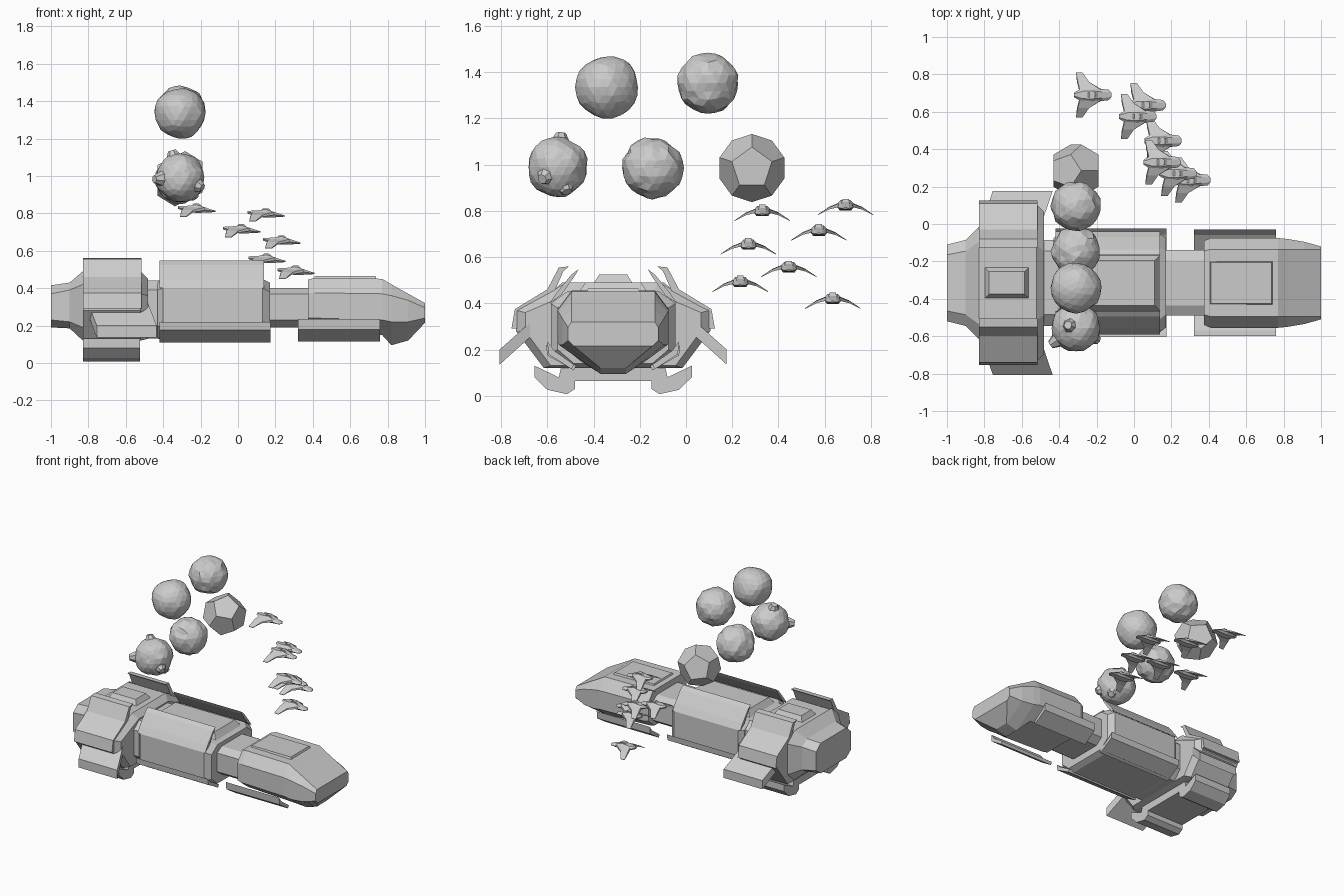
import bpy, bmesh, math
from mathutils import Vector, Matrix, noise

if "Cube" in bpy.data.objects:
    bpy.data.objects.remove(bpy.data.objects["Cube"])

CY = -0.315  # ship centre line


def finish(name, bm, loc=(0, 0, 0)):
    bmesh.ops.recalc_face_normals(bm, faces=bm.faces)
    me = bpy.data.meshes.new(name)
    bm.to_mesh(me)
    bm.free()
    ob = bpy.data.objects.new(name, me)
    ob.location = loc
    bpy.context.collection.objects.link(ob)
    return ob


def loft(name, rings, loc=(0, CY, 0), bm=None):
    """Skin equal-sized rings of 3D points and cap both ends."""
    own = bm is None
    bm = bm or bmesh.new()
    vs = [[bm.verts.new(p) for p in r] for r in rings]
    n = len(vs[0])
    for a, b in zip(vs, vs[1:]):
        for i in range(n):
            bm.faces.new((a[i], a[(i + 1) % n], b[(i + 1) % n], b[i]))
    bm.faces.new(vs[0])
    bm.faces.new(vs[-1])
    return finish(name, bm, loc) if own else bm


def octo(x, wt, wm, wb, z0, z1, z2, z3):
    """Octagonal hull section: top, middle, bottom half widths and four heights."""
    half = [(wb, z0), (wm, z1), (wm, z2), (wt, z3)]
    return [(x, y, z) for y, z in half] + [(x, -y, z) for y, z in reversed(half)]


def plates(name, prof, x0, x1, slant=0.0):
    """Extrude a (y, z) profile along x on both sides; slant sweeps the outer edge."""
    m = max(abs(y) for y, z in prof)
    lo = min(abs(y) for y, z in prof)
    for side, s in (("left", 1), ("right", -1)):
        sh = [slant * (abs(y) - lo) / (m - lo) for y, z in prof]
        loft(f"{name}_{side}", [[(x + d, s * y, z) for (y, z), d in zip(prof, sh)] for x in (x0, x1)])


def raised(name, x0, x1, w, z0, z1, inset):
    """Bevelled deck box."""
    r = []
    for z, i in ((z0, 0), (z1, inset)):
        r.append([(x0 + i, -w + i, z), (x1 - i, -w + i, z), (x1 - i, w - i, z), (x0 + i, w - i, z)])
    loft(name, r)


# Main hull sections from stern to bow
loft("stern_engine", [octo(-1.0, .15, .205, .15, .19, .23, .37, .415),
                      octo(-.9, .17, .23, .17, .185, .22, .39, .43),
                      octo(-.83, .22, .30, .22, .12, .19, .42, .49)])
loft("rear_block", [octo(-.83, .20, .42, .30, .12, .28, .37, .49),
                    octo(-.52, .20, .42, .30, .12, .28, .37, .49),
                    octo(-.48, .17, .38, .27, .13, .28, .36, .45)])
loft("rear_neck", [octo(-.50, .17, .23, .17, .13, .2, .39, .44),
                   octo(-.40, .17, .23, .17, .13, .2, .39, .44)])
loft("middle_hull", [octo(-.43, .17, .24, .17, .13, .2, .39, .435),
                     octo(-.40, .20, .27, .19, .12, .18, .40, .45),
                     octo(.13, .20, .27, .19, .12, .18, .40, .45),
                     octo(.17, .17, .24, .17, .14, .2, .38, .43)])
loft("front_neck", [octo(.15, .12, .175, .12, .19, .23, .37, .40),
                    octo(.40, .12, .175, .12, .19, .23, .37, .40)])
loft("bow_hull", [octo(.375, .17, .225, .15, .18, .24, .375, .445),
                  octo(.41, .18, .24, .15, .17, .24, .375, .455),
                  octo(.77, .18, .24, .14, .15, .23, .37, .45),
                  octo(.82, .18, .235, .055, .095, .22, .36, .42),
                  octo(.91, .18, .22, .055, .12, .22, .335, .37),
                  octo(1.0, .18, .195, .17, .215, .24, .295, .32)])

# Deck plates
raised("rear_deck_box", -.80, -.56, .085, .485, .525, .025)
raised("middle_deck_plate", -.41, .14, .15, .445, .49, .03)
raised("bow_deck_plate", .405, .74, .115, .45, .465, .006)

# Armour plates and fins
plates("rear_shoulder", [(.44, .29), (.425, .375), (.285, .46), (.235, .555), (.19, .56),
                         (.215, .54), (.25, .46), (.26, .44), (.40, .36), (.41, .29)], -.83, -.515)
plates("rear_wing", [(.345, .33), (.491, .20), (.491, .135), (.33, .28)], -.81, -.49, .055)
plates("middle_fin", [(.275, .40), (.245, .445), (.18, .525), (.15, .547), (.165, .52), (.225, .435)], -.42, .14)
plates("middle_skirt", [(.29, .22), (.285, .175), (.17, .11), (.16, .13), (.26, .19)], -.42, .175)
plates("bow_skirt", [(.285, .235), (.28, .18), (.18, .115), (.17, .135), (.255, .195)], .32, .76)

# Rear belly plate
half = [(.165, .065), (.165, .03), (.20, .007), (.285, .026), (.34, .08), (.34, .13), (.235, .08), (.225, .125)]
belly = half + [(-y, z) for y, z in reversed(half)]
loft("belly_plate", [[(x, y, z) for y, z in belly] for x in (-.83, -.525)])


# Small fighters: fuselage, cockpit and drooped wings
def fighter(i, loc):
    bm = bmesh.new()
    body = [(-.10, .012, .004, .018), (-.055, .04, -.012, .02), (0, .042, -.018, .026),
            (.05, .032, -.016, .010), (.085, .028, -.014, -.002), (.10, .010, -.012, -.006)]
    loft("", [[(x, -w * .6, z0), (x, w * .6, z0), (x, w, (z0 + z1) / 2), (x, w * .5, z1),
               (x, -w * .5, z1), (x, -w, (z0 + z1) / 2)] for x, w, z0, z1 in body], bm=bm)
    loft("", [[(-.035 + t, -.014, z), (.03 - t, -.014, z), (.03 - t, .014, z), (-.035 + t, .014, z)]
              for z, t in ((.015, 0), (.032, .018))], bm=bm)
    for s in (1, -1):
        loft("", [[(-.075, s * .03, .0), (.045, s * .03, -.004), (.04, s * .03, .012), (-.07, s * .03, .014)],
                  [(-.085, s * .07, -.012), (-.02, s * .07, -.014), (-.02, s * .07, -.004), (-.08, s * .07, -.002)],
                  [(-.09, s * .12, -.039), (-.055, s * .12, -.039), (-.055, s * .12, -.036), (-.09, s * .12, -.036)]], bm=bm)
    finish(f"fighter_{i}", bm, loc)


for i, p in enumerate([(-.22, .69, .82), (.07, .635, .415), (.02, .575, .71), (.155, .445, .552),
                       (.15, .33, .795), (.235, .27, .65), (.31, .235, .488)]):
    fighter(i, p)


# Rocky planets: icospheres stepped into plateaus
def planet(name, loc, r, freq, step, levels, cones=()):
    bm = bmesh.new()
    bmesh.ops.create_icosphere(bm, subdivisions=3, radius=1)
    for v in bm.verts:
        n = noise.noise(v.co * freq + Vector(loc) * 9)
        v.co *= r * (1 + step * max(-1, min(1, round(n * levels))))
    for d, h in cones:  # volcano cones
        d = Vector(d).normalized()
        m = Matrix.Translation(d * (r + h / 2 - .015)) @ d.to_track_quat('Z', 'Y').to_matrix().to_4x4()
        bmesh.ops.create_cone(bm, cap_ends=True, segments=7, radius1=.05, radius2=.022, depth=h + .03, matrix=m)
    finish(name, bm, loc)


planet("volcano_planet", (-.31, -.555, .99), .13, 1.9, .035, 2.5,
       [((-.9, -.6, -.05), .035), ((-.3, .1, 1), .022), ((.8, -.45, -.35), .018), ((.6, .3, -.8), .012)])
planet("rock_planet_low", (-.31, -.145, .985), .131, 3.2, .04, 2.5)
planet("rock_planet_left", (-.31, -.34, 1.335), .136, 1.5, .03, 2.5)
planet("rock_planet_right", (-.31, .095, 1.352), .132, 3.6, .04, 2.5)

# Twelve-sided planet: dual of an icosahedron, one face turned to +x
src = bmesh.new()
bmesh.ops.create_icosphere(src, subdivisions=1, radius=1)
pts = [f.calc_center_median().normalized() * .15 for f in src.faces]
axis = max((v.co.copy() for v in src.verts), key=lambda c: c.z)
src.free()
rot = axis.rotation_difference(Vector((1, 0, 0))).to_matrix()
pts = [rot @ p for p in pts]
top = max((p for p in pts if p.x > .1), key=lambda p: p.z)
spin = Matrix.Rotation(math.atan2(top.y, top.z), 3, 'X')
bm = bmesh.new()
for p in pts:
    bm.verts.new(spin @ p)
bmesh.ops.convex_hull(bm, input=bm.verts)
bmesh.ops.dissolve_limit(bm, angle_limit=.05, verts=bm.verts, edges=bm.edges)
finish("twelve_sided_planet", bm, (-.31, .285, .985))
